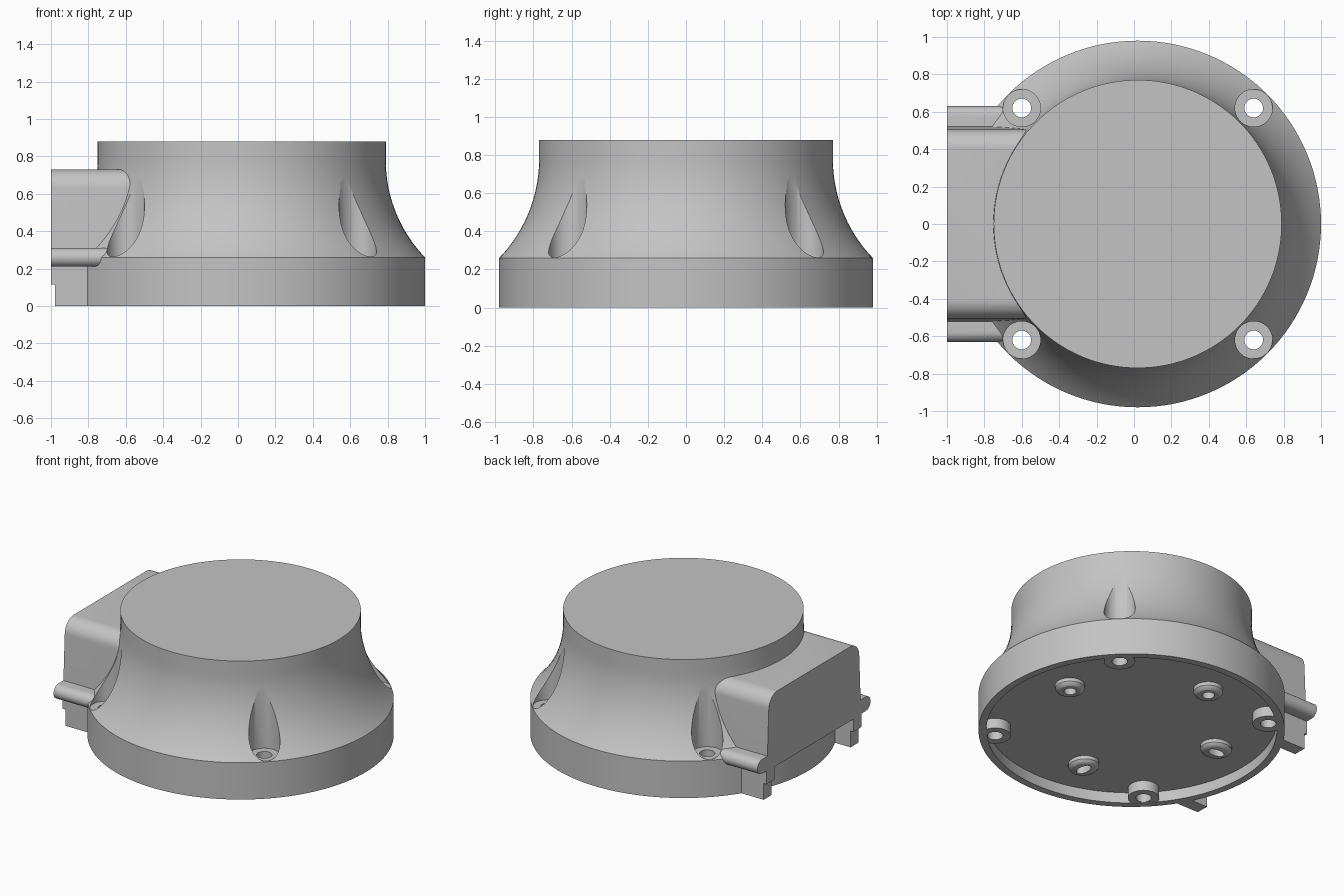
import bpy, bmesh, math
from mathutils import Matrix

if "Cube" in bpy.data.objects:
    bpy.data.objects.remove(bpy.data.objects["Cube"])

CX = 0.02                      # axis of the round body
grey = bpy.data.materials.new("light_grey")
grey.diffuse_color = (0.55, 0.55, 0.55, 1)
grey.use_nodes = True
grey.node_tree.nodes["Principled BSDF"].inputs["Base Color"].default_value = grey.diffuse_color


def finish(bm, name):
    bmesh.ops.recalc_face_normals(bm, faces=bm.faces[:])
    me = bpy.data.meshes.new(name)
    bm.to_mesh(me)
    bm.free()
    me.materials.append(grey)
    ob = bpy.data.objects.new(name, me)
    bpy.context.collection.objects.link(ob)
    return ob


def lathe(name, profile, x, y, n=48, sx=1, sy=1):
    """Closed solid from (radius, z) pairs listed bottom to top."""
    bm = bmesh.new()
    rings = [[bm.verts.new((x + sx * r * math.cos(2 * math.pi * i / n),
                            y + sy * r * math.sin(2 * math.pi * i / n), z))
              for i in range(n)] for r, z in profile]
    for a, b in zip(rings, rings[1:]):
        for i in range(n):
            j = (i + 1) % n
            bm.faces.new((a[i], a[j], b[j], b[i]))
    bm.faces.new(rings[0])
    bm.faces.new(rings[-1])
    return finish(bm, name)


def extrude(name, pts, axis, a, b):
    """Prism from 2D points: axis 'x' uses (y, z), axis 'y' uses (x, z)."""
    bm = bmesh.new()
    put = (lambda p, d: (d, p[0], p[1])) if axis == 'x' else (lambda p, d: (p[0], d, p[1]))
    f = [bm.verts.new(put(p, a)) for p in pts]
    g = [bm.verts.new(put(p, b)) for p in pts]
    bm.faces.new(f)
    bm.faces.new(g)
    for i in range(len(pts)):
        j = (i + 1) % len(pts)
        bm.faces.new((f[i], f[j], g[j], g[i]))
    return finish(bm, name)


def arc(cx, cz, r, a0, a1, n):
    return [(cx + r * math.cos(math.radians(a0 + (a1 - a0) * i / n)),
             cz + r * math.sin(math.radians(a0 + (a1 - a0) * i / n))) for i in range(n + 1)]


def combine(target, tool, op):
    m = target.modifiers.new("bool", 'BOOLEAN')
    m.operation, m.object, m.solver = op, tool, 'EXACT'
    bpy.context.view_layer.objects.active = target
    bpy.ops.object.modifier_apply(modifier=m.name)
    bpy.data.objects.remove(tool, do_unlink=True)


# flared round body: straight skirt, concave arc, straight neck
flare = arc(0.77 + 0.749, 0.78, 0.749, 180 + 44, 180, 20)
body = lathe("round_housing", [(0.98, 0), (0.98, 0.26)] + flare[1:] + [(0.77, 0.88)], CX, 0, 128)

# side box with rounded top edges and slight draft
R = 0.1
top = arc(0.505 - R, 0.73 - R, R, 0, 90, 10)
side = [(0.525, 0.205)] + top
section = side + [(-y, z) for y, z in reversed(side)]
combine(body, extrude("side_box", section, 'x', -1.0, -0.3), 'UNION')

for s in (-1, 1):
    # rounded rib along the lower edge of the box
    rib = [(0.45, 0.21)] + arc(0.58, 0.26, 0.05, -90, 90, 12) + [(0.45, 0.31)]
    combine(body, extrude("side_rib", [(s * y, z) for y, z in rib], 'x', -1.0, -0.6), 'UNION')
    # stepped foot below the box
    foot = [(-0.978, 0), (-0.978, 0.115), (-0.999, 0.115), (-0.999, 0.24), (-0.7, 0.24), (-0.7, 0)]
    combine(body, extrude("foot", foot, 'y', s * 0.44, s * 0.53), 'UNION')

# shallow recess under the body
combine(body, lathe("recess", [(0.93, -0.1), (0.93, 0.075)], CX, 0, 128), 'DIFFERENCE')

# corner screws: boss below, pocket above, through hole
for sx in (-1, 1):
    for sy in (-1, 1):
        x, y = CX + sx * 0.62, sy * 0.62
        combine(body, lathe("corner_boss", [(0.1, 0.004), (0.1, 0.15)], x, y), 'UNION')
        combine(body, lathe("pocket", [(0.1, 0.262), (0.1, 1.0)], x, y), 'DIFFERENCE')
        combine(body, lathe("screw_hole", [(0.05, -0.1), (0.05, 0.5)], x, y, 32), 'DIFFERENCE')

# four inner mounting bosses with blind round or slotted holes
for x, y, sx, sy in ((0.61, 0.09, 1, 1), (-0.1, 0.62, 1, 1),
                     (-0.1, -0.62, 0.85, 1.5), (-0.61, 0.09, 1.5, 0.85)):
    kx, ky = (1.1 if sx > 1 else 1), (1.1 if sy > 1 else 1)
    combine(body, lathe("inner_boss", [(0.07, 0.028), (0.085, 0.036), (0.095, 0.05), (0.095, 0.12)],
                        x, y, 40, kx, ky), 'UNION')
    combine(body, lathe("blind_hole", [(0.04, -0.1), (0.04, 0.16)], x, y, 24, sx, sy), 'DIFFERENCE')

# smooth curved faces, sharp edges kept
bpy.ops.object.select_all(action='DESELECT')
body.select_set(True)
bpy.context.view_layer.objects.active = body
bpy.ops.object.shade_smooth_by_angle(angle=math.radians(28))
